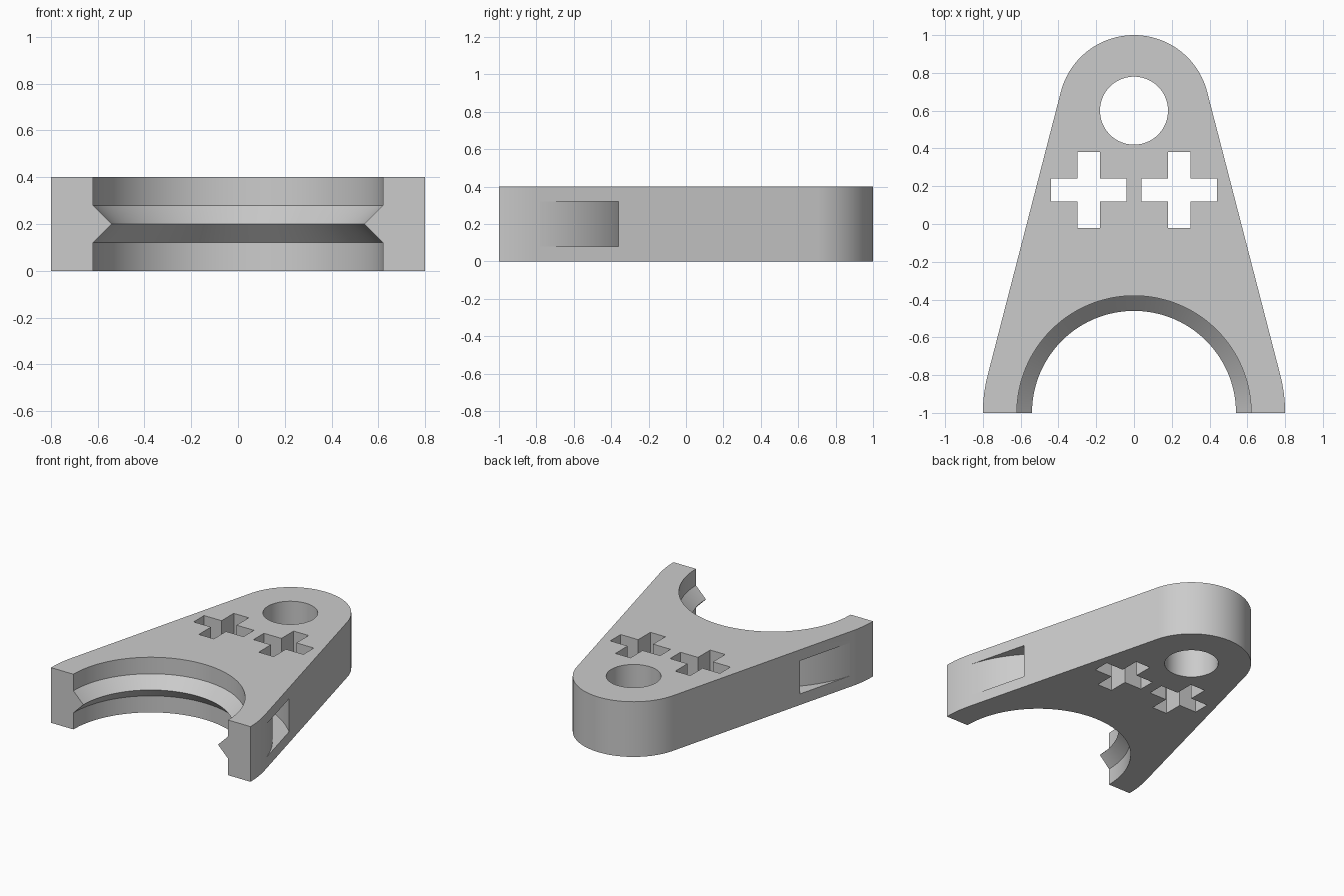
import bpy, bmesh
from math import sin, cos, pi, asin, radians

cube = bpy.data.objects.get("Cube")
if cube:
    bpy.data.objects.remove(cube, do_unlink=True)

HEIGHT = 0.4
BORE_Y, EYE_Y = -1.0, 0.6          # centres of the large bore and the small eye
OUTER_R, EYE_R = 0.8, 0.4


def arc(cy, r, start, end, steps):
    """Points on an arc centred on x = 0."""
    angles = [start + (end - start) * i / steps for i in range(steps + 1)]
    return [(r * cos(a), cy + r * sin(a)) for a in angles]


def make_object(name, bm):
    bmesh.ops.recalc_face_normals(bm, faces=bm.faces)
    mesh = bpy.data.meshes.new(name)
    bm.to_mesh(mesh)
    bm.free()
    obj = bpy.data.objects.new(name, mesh)
    bpy.context.collection.objects.link(obj)
    return obj


def prism(name, outline, z0, z1):
    """Extrude a flat outline from z0 to z1."""
    bm = bmesh.new()
    face = bm.faces.new([bm.verts.new((x, y, z0)) for x, y in outline])
    top = bmesh.ops.extrude_face_region(bm, geom=[face])["geom"]
    verts = [v for v in top if isinstance(v, bmesh.types.BMVert)]
    bmesh.ops.translate(bm, verts=verts, vec=(0, 0, z1 - z0))
    return make_object(name, bm)


def lathe(name, profile, cy, steps):
    """Revolve an (r, z) profile about a vertical axis and cap both ends."""
    bm = bmesh.new()
    rings = [[bm.verts.new((x, y, z)) for x, y in arc(cy, r, 0, 2 * pi, steps)[:-1]]
             for r, z in profile]
    for low, high in zip(rings, rings[1:]):
        for i in range(steps):
            j = (i + 1) % steps
            bm.faces.new((low[i], low[j], high[j], high[i]))
    bm.faces.new(rings[0])
    bm.faces.new(rings[-1])
    return make_object(name, bm)


def cross(cx, cy, arm, half):
    """Plus-shaped outline."""
    quarter = [(arm, -half), (arm, half), (half, half)]
    pts = []
    for _ in range(4):
        pts += quarter
        quarter = [(-y, x) for x, y in quarter]
    return [(cx + x, cy + y) for x, y in pts]


# Plate: two arcs joined by their common tangents, cut flat at the front
tangent = asin((OUTER_R - EYE_R) / (EYE_Y - BORE_Y))
outline = (arc(BORE_Y, OUTER_R, 0, tangent, 16)
           + arc(EYE_Y, EYE_R, tangent, pi - tangent, 64)
           + arc(BORE_Y, OUTER_R, pi - tangent, pi, 16))
plate = prism("clamp_plate", outline, 0, HEIGHT)

# Bore with a V-shaped ridge left standing halfway up
ridge_bore = [(0.62, -0.1), (0.62, 0.12), (0.54, 0.2), (0.62, 0.28), (0.62, 0.5)]
cutters = [lathe("bore_cutter", ridge_bore, BORE_Y, 160),
           lathe("eye_cutter", [(0.18, -0.1), (0.18, 0.5)], EYE_Y, 96)]

# Cross-shaped through holes
for side, x in (("left", 0.24), ("right", -0.24)):
    cutters.append(prism(side + "_cross_cutter", cross(x, 0.18, 0.2, 0.06), -0.1, 0.5))

# Curved strap tunnel running from one flank round to the other
start = radians(16)
tunnel = (arc(BORE_Y, OUTER_R, start, pi - start, 96)
          + arc(BORE_Y, 0.92, pi - start, start, 96))
cutters.append(prism("strap_tunnel_cutter", tunnel, 0.08, 0.32))

# Cut everything out of the plate
bpy.ops.object.select_all(action="DESELECT")
bpy.context.view_layer.objects.active = plate
plate.select_set(True)
for cutter in cutters:
    cutter.hide_render = True
    mod = plate.modifiers.new(cutter.name, "BOOLEAN")
    mod.operation = "DIFFERENCE"
    mod.solver = "EXACT"
    mod.object = cutter
    bpy.ops.object.modifier_apply(modifier=mod.name)
    bpy.data.objects.remove(cutter, do_unlink=True)

# Single grey finish
grey = bpy.data.materials.new("plain_grey")
grey.use_nodes = True
colour = (0.6, 0.6, 0.6, 1)
grey.diffuse_color = colour
grey.node_tree.nodes["Principled BSDF"].inputs["Base Color"].default_value = colour
plate.data.materials.clear()
plate.data.materials.append(grey)
bpy.ops.object.shade_smooth_by_angle(angle=radians(25))
